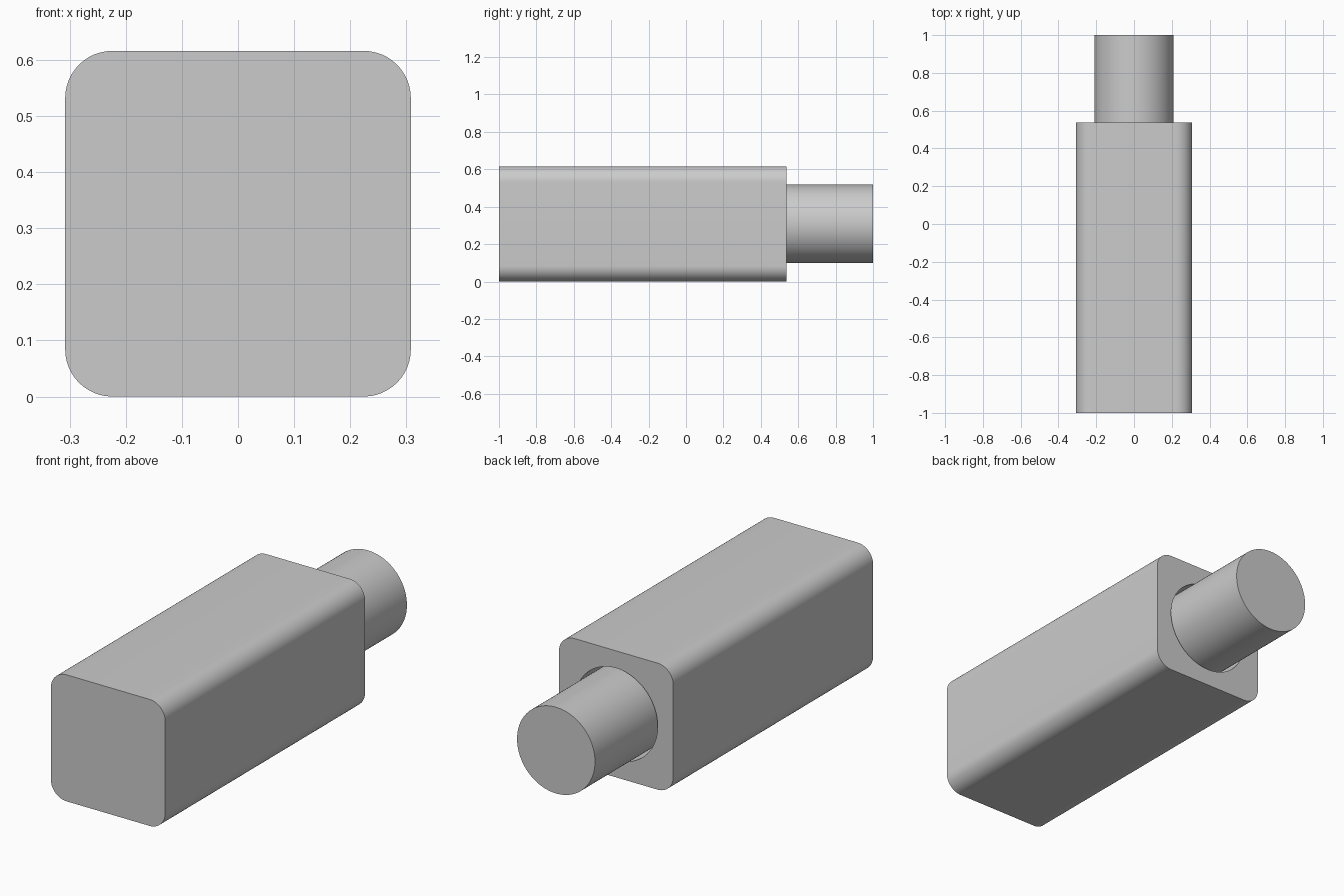
import bpy
import bmesh
from math import radians
from mathutils import Matrix

if "Cube" in bpy.data.objects:
    bpy.data.objects.remove(bpy.data.objects["Cube"], do_unlink=True)

WIDTH = 0.616            # square section of the housing
CORNER = 0.084           # rounded long edges
FRONT, MOUTH, TIP = -1.0, 0.538, 1.0
SHAFT_R, BORE_R = 0.21, 0.224
BORE_END = 0.1           # floor of the blind bore
MID = WIDTH / 2

grey = bpy.data.materials.new("light_grey")
grey.use_nodes = True
grey.diffuse_color = (0.6, 0.6, 0.6, 1)
grey.node_tree.nodes["Principled BSDF"].inputs["Base Color"].default_value = grey.diffuse_color


def make_object(name, bm):
    mesh = bpy.data.meshes.new(name)
    bm.to_mesh(mesh)
    bm.free()
    mesh.materials.append(grey)
    obj = bpy.data.objects.new(name, mesh)
    bpy.context.collection.objects.link(obj)
    return obj


def rod(name, radius, y0, y1):
    """Capped cylinder along y, centred on the housing axis."""
    bm = bmesh.new()
    place = Matrix.Translation((0, (y0 + y1) / 2, MID)) @ Matrix.Rotation(radians(90), 4, "X")
    bmesh.ops.create_cone(bm, cap_ends=True, segments=96, radius1=radius,
                          radius2=radius, depth=y1 - y0, matrix=place)
    return make_object(name, bm)


def activate(obj):
    bpy.ops.object.select_all(action="DESELECT")
    obj.select_set(True)
    bpy.context.view_layer.objects.active = obj


# Housing: square bar with its four long edges rounded
bm = bmesh.new()
place = Matrix.Translation((0, (FRONT + MOUTH) / 2, MID))
bmesh.ops.create_cube(bm, size=1, matrix=place @ Matrix.Diagonal((WIDTH, MOUTH - FRONT, WIDTH, 1)))
long_edges = [e for e in bm.edges if abs(e.verts[0].co.y - e.verts[1].co.y) > 0.5]
bmesh.ops.bevel(bm, geom=long_edges, offset=CORNER, segments=12, profile=0.5, affect="EDGES")
housing = make_object("housing", bm)

# Blind bore in the back end
cutter = rod("bore_cutter", BORE_R, BORE_END, MOUTH + 0.1)
cutter.hide_render = True
bore = housing.modifiers.new("bore", "BOOLEAN")
bore.operation = "DIFFERENCE"
bore.solver = "EXACT"
bore.object = cutter
activate(housing)
bpy.ops.object.modifier_apply(modifier=bore.name)
bpy.data.objects.remove(cutter, do_unlink=True)

# Shaft seated on the bore floor and sticking out of the back
shaft = rod("shaft", SHAFT_R, BORE_END, TIP)

for obj in (housing, shaft):
    activate(obj)
    bpy.ops.object.shade_smooth_by_angle(angle=radians(30))
